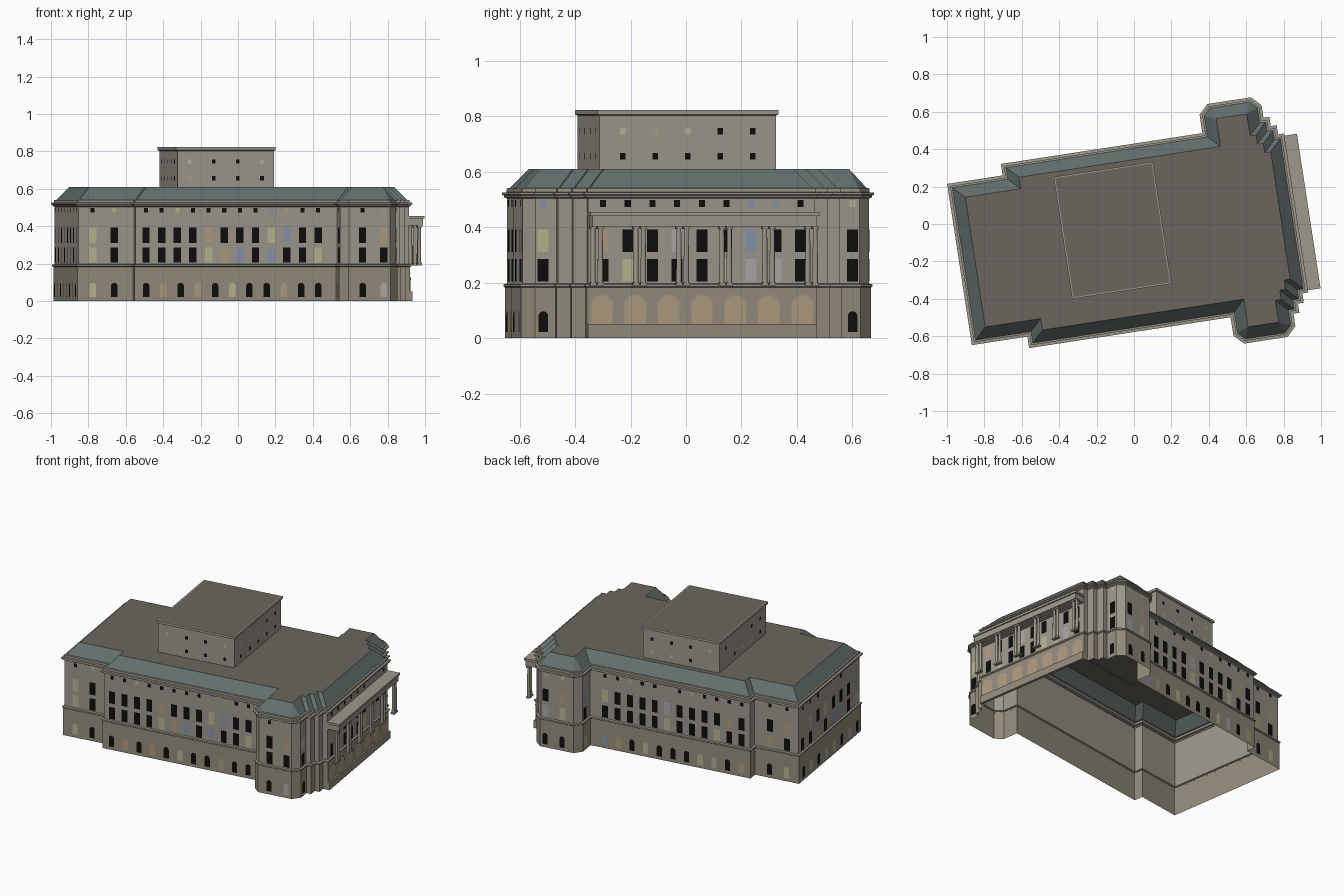
import bpy, bmesh, math, random
from mathutils import Vector

if "Cube" in bpy.data.objects:
    bpy.data.objects.remove(bpy.data.objects["Cube"])

random.seed(4)
ANGLE = math.radians(8.7)
LOC = (0.073 * math.sin(ANGLE), -0.073 * math.cos(ANGLE), 0)


def mat(name, r, g, b):
    m = bpy.data.materials.new(name)
    m.diffuse_color = (r, g, b, 1)
    m.use_nodes = True
    m.node_tree.nodes["Principled BSDF"].inputs["Base Color"].default_value = m.diffuse_color
    return m


STONE = mat("stone", .34, .315, .265)
BASE = mat("base_stone", .30, .265, .205)
SLOPE = mat("roof_slope", .125, .16, .155)
FLAT = mat("flat_roof", .145, .13, .11)
DARK = mat("dark_glass", .004, .004, .004)
LIT = mat("lit_yellow", .48, .46, .28)
TAN = mat("lit_tan", .42, .33, .21)
GREY = mat("glass_grey", .40, .40, .40)
BLUE = mat("glass_blue", .25, .30, .40)
GLASS = [DARK, LIT, TAN, GREY, BLUE]


def finish(name, bm, mats):
    me = bpy.data.meshes.new(name)
    bm.to_mesh(me)
    bm.free()
    for m in mats:
        me.materials.append(m)
    ob = bpy.data.objects.new(name, me)
    ob.rotation_euler.z = ANGLE
    ob.location = LOC
    bpy.context.collection.objects.link(ob)
    return ob


def inset(poly, d):
    """Mitred inward offset of a counter-clockwise outline."""
    out = []
    n = len(poly)
    for i in range(n):
        p, q, r = (Vector(poly[k % n]) for k in (i - 1, i, i + 1))
        a, b = (q - p).normalized(), (r - q).normalized()
        na, nb = Vector((-a.y, a.x)), Vector((-b.y, b.x))
        out.append(q + (na + nb) * (d / (1 + na.dot(nb))))
    return out


def sweep(name, poly, profile, mats):
    """Rings of (inset, height, material of the band above); last ring is capped."""
    bm = bmesh.new()
    rings = [[bm.verts.new((p.x, p.y, z)) for p in inset(poly, d)] for d, z, _ in profile]
    n = len(poly)
    for k in range(len(rings) - 1):
        for i in range(n):
            j = (i + 1) % n
            f = bm.faces.new((rings[k][i], rings[k][j], rings[k + 1][j], rings[k + 1][i]))
            f.material_index = profile[k][2]
    bm.faces.new(rings[-1]).material_index = profile[-1][2]
    return finish(name, bm, mats)


def add_box(bm, x0, x1, y0, y1, z0, z1):
    vs = bmesh.ops.create_cube(bm, size=1)["verts"]
    for v in vs:
        v.co = ((x0 + x1) / 2 + v.co.x * (x1 - x0), (y0 + y1) / 2 + v.co.y * (y1 - y0),
                (z0 + z1) / 2 + v.co.z * (z1 - z0))


# Main shell: plinth storey, string course, upper wall, cornice, parapet, sloped roof
half = [(-.955, .436), (-.655, .436), (-.655, .498), (.435, .498), (.435, .598),
        (.485, .648), (.72, .648), (.77, .598), (.77, .53), (.802, .53), (.802, .48),
        (.834, .48), (.834, .43), (.866, .43)]
outline = [(u, -w) for u, w in half] + half[::-1]
sweep("building_shell", outline,
      [(.010, 0, 1), (.010, .182, 1), (.005, .186, 0), (.005, .194, 0), (.016, .197, 0),
       (.016, .503, 0), (.007, .508, 0), (.007, .514, 0), (0, .517, 0), (0, .525, 0),
       (.014, .526, 0), (.014, .54, 0), (.024, .541, 2), (.085, .61, 3)],
      [STONE, BASE, SLOPE, FLAT])

# Rooftop block
block = [(-.387, -.273), (.15, -.273), (.15, .387), (-.387, .387)]
sweep("rooftop_block", block,
      [(.008, .605, 0), (.008, .803, 0), (0, .806, 0), (0, .822, 0), (.008, .822, 1)],
      [STONE, FLAT])

# Windows: flat panes just proud of the walls
panes = bmesh.new()


def window(p, n, z, w, h, arch=False, back=.016, colour=None):
    n = Vector((n[0], n[1], 0))
    t = Vector((-n.y, n.x, 0))
    c = Vector((p[0], p[1], z)) - n * (back - .003)
    r = w / 2
    pts = [(-r, 0), (r, 0)]
    if arch:
        pts += [(r * math.cos(a * math.pi / 8), h - r + r * math.sin(a * math.pi / 8)) for a in range(9)]
    else:
        pts += [(r, h), (-r, h)]
    f = panes.faces.new([panes.verts.new(c + t * x + Vector((0, 0, y))) for x, y in pts])
    if colour is None:
        colour = 0 if random.random() < .62 else random.choice((1, 1, 2, 3, 4))
    f.material_index = colour


def spread(a, b, n):
    return [a + (b - a) * i / max(n - 1, 1) for i in range(n)]


def storeys(a, b, count, n, ground=None, w=.04):
    """Attic, two tall storeys and arched ground floor between points a and b."""
    for i in range(count):
        k = i / max(count - 1, 1)
        p = (a[0] + (b[0] - a[0]) * k, a[1] + (b[1] - a[1]) * k)
        window(p, n, .473, .022, .025)
        window(p, n, .31, w, .082)
        window(p, n, .205, w, .08)
    g = count if ground is None else ground
    for i in range(g):
        k = i / max(g - 1, 1)
        window((a[0] + (b[0] - a[0]) * k, a[1] + (b[1] - a[1]) * k), n, .022, w * .88, .075, True, .010)


for s in (-1, 1):
    storeys((-.583, s * .498), (.348, s * .498), 12, (0, s), 11)
    storeys((-.862, s * .436), (-.746, s * .436), 2, (0, s))
    storeys((.565, s * .648), (.68, s * .648), 2, (0, s))
    storeys((.77, s * .564), (.77, s * .564), 1, (1, 0))
    storeys((.435, s * .56), (.435, s * .56), 1, (-1, 0))
storeys((-.955, -.37), (-.955, .37), 8, (-1, 0))
storeys((.866, -.36), (.866, .36), 9, (1, 0), 0)
for w in spread(-.365, .365, 7):
    window((.866, w), (1, 0), .05, .078, .102, True, .010, 2)

# Rooftop block windows
for z in (.645, .735):
    for u in spread(-.315, .078, 4):
        for w, s in ((-.273, -1), (.387, 1)):
            window((u, w), (0, s), z, .02, .022, back=.008)
    for w in spread(-.18, .295, 5):
        for u, s in ((-.387, -1), (.15, 1)):
            window((u, w), (s, 0), z, .02, .022, back=.008)
finish("windows", panes, GLASS)

# Arch surrounds above the entrance arcade
bm = bmesh.new()
for c in spread(-.365, .365, 7):
    for r0, r1 in ((.039, .044),):
        ring = [[bm.verts.new((.861, c + r * math.cos(a * math.pi / 10), .113 + r * math.sin(a * math.pi / 10)))
                 for a in range(11)] for r in (r0, r1)]
        for i in range(10):
            bm.faces.new((ring[0][i], ring[1][i], ring[1][i + 1], ring[0][i + 1]))
finish("arch_surrounds", bm, [STONE])

# Portico: entablature over six pairs of columns, low entrance plinth
bm = bmesh.new()
add_box(bm, .845, .926, -.41, .41, .403, .44)
add_box(bm, .845, .934, -.418, .418, .44, .455)
finish("portico_entablature", bm, [STONE])

bm = bmesh.new()
add_box(bm, .85, .868, -.418, .418, 0, .05)
finish("entrance_plinth", bm, [BASE])

bm = bmesh.new()
for c in spread(-.392, .392, 6):
    for s in (-.0135, .0135):
        y = c + s
        col = bmesh.ops.create_cone(bm, cap_ends=True, segments=12, radius1=.010, radius2=.0085, depth=.20)
        bmesh.ops.translate(bm, verts=col["verts"], vec=(.908, y, .297))
        add_box(bm, .896, .920, y - .012, y + .012, .19, .2)
        add_box(bm, .896, .920, y - .012, y + .012, .393, .404)
finish("portico_columns", bm, [STONE])
